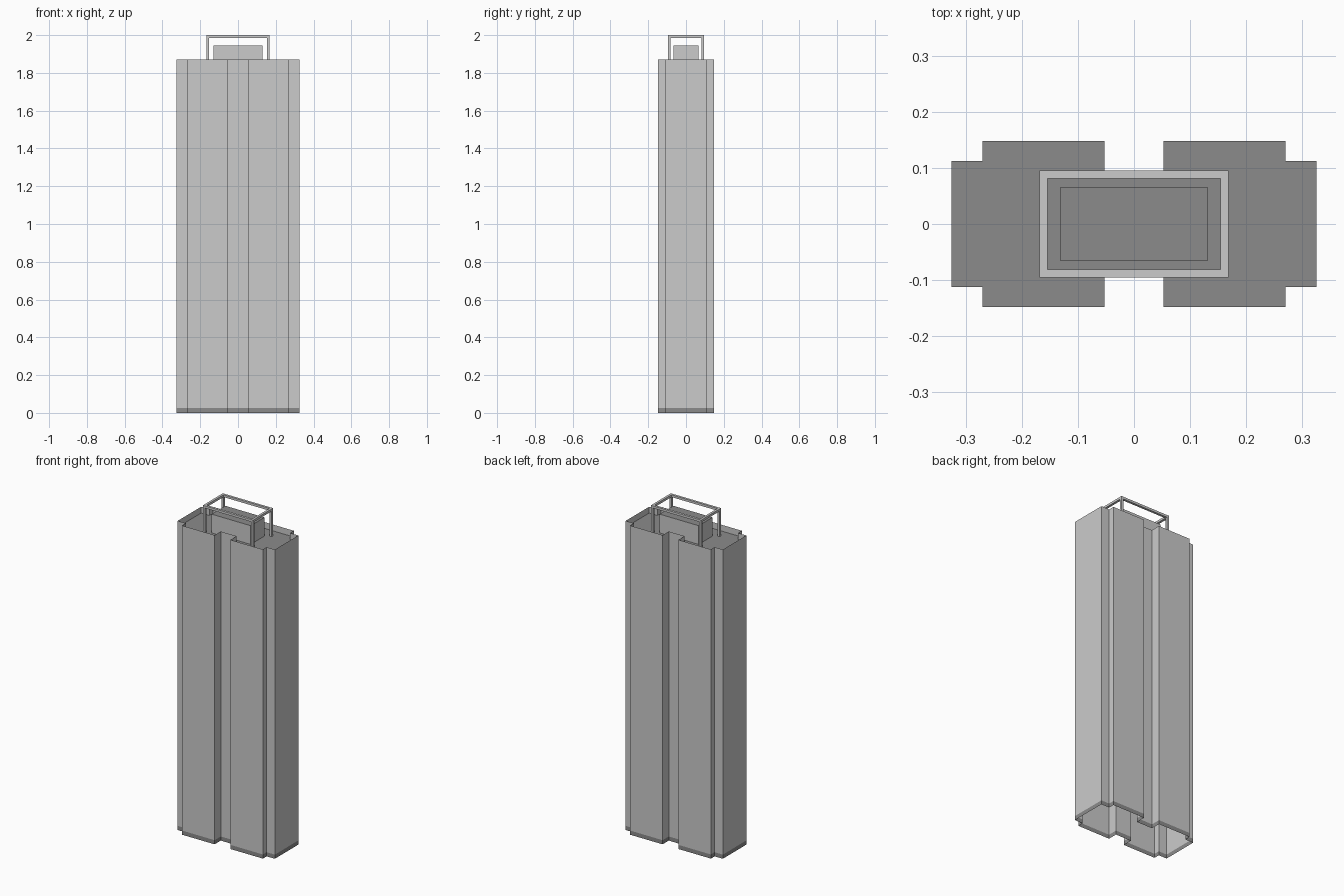
import bpy, bmesh

if "Cube" in bpy.data.objects:
    bpy.data.objects.remove(bpy.data.objects["Cube"])

WALL_TOP, ROOF_Z = 1.87, 1.832

# Quarter outline (+x +y), mirrored into the full tower footprint
quarter = [(0.325, 0.112), (0.27, 0.112), (0.27, 0.148), (0.053, 0.148), (0.053, 0.089)]
half = quarter + [(-x, y) for x, y in reversed(quarter)]
footprint = half + [(x, -y) for x, y in reversed(half)]


def grey(name, v):
    m = bpy.data.materials.new(name)
    m.diffuse_color = (v, v, v, 1)
    m.use_nodes = True
    m.node_tree.nodes["Principled BSDF"].inputs["Base Color"].default_value = m.diffuse_color
    return m


mid_grey = grey("mid_grey", 0.57)
dark_grey = grey("dark_grey", 0.26)


def finish(name, bm, mat=None):
    me = bpy.data.meshes.new(name)
    bm.to_mesh(me)
    bm.free()
    ob = bpy.data.objects.new(name, me)
    bpy.context.collection.objects.link(ob)
    if mat:
        me.materials.append(mat)
    return ob


def wall_band(name, outline, z0, z1, mat=None):
    """Open ring of wall panels following the outline."""
    bm = bmesh.new()
    lo = [bm.verts.new((x, y, z0)) for x, y in outline]
    hi = [bm.verts.new((x, y, z1)) for x, y in outline]
    n = len(outline)
    for i in range(n):
        j = (i + 1) % n
        bm.faces.new((lo[i], lo[j], hi[j], hi[i]))
    return finish(name, bm, mat)


def slab(name, outline, z, mat=None):
    """Single flat face with its normal up."""
    bm = bmesh.new()
    bm.faces.new([bm.verts.new((x, y, z)) for x, y in outline])
    return finish(name, bm, mat)


def add_bar(bm, x0, x1, y0, y1, z0, z1):
    verts = bmesh.ops.create_cube(bm, size=1)["verts"]
    for v in verts:
        v.co = (x1 if v.co.x > 0 else x0,
                y1 if v.co.y > 0 else y0,
                z1 if v.co.z > 0 else z0)


# Tower walls: plinth strip, ground floor band, main shaft with parapet
wall_band("plinth_strip", footprint, 0, 0.025, dark_grey)
wall_band("ground_floor_walls", footprint, 0.025, 0.155, mid_grey)
wall_band("tower_walls", footprint, 0.155, WALL_TOP)

# Roof set below the parapet
slab("roof", footprint, ROOF_Z, dark_grey)

# Rooftop plant room
room = [(0.131, 0.066), (-0.131, 0.066), (-0.131, -0.066), (0.131, -0.066)]
wall_band("plant_room_walls", room, ROOF_Z, 1.945)
slab("plant_room_roof", room, 1.945, dark_grey)

# Open frame around the plant room: top ring and four legs
FX, FY, T = 0.168, 0.095, 0.014
bm = bmesh.new()
for s in (-1, 1):
    ya, yb = sorted((s * FY, s * (FY - T)))
    add_bar(bm, -FX, FX, ya, yb, 2 - T, 2)
    xa, xb = sorted((s * FX, s * (FX - T)))
    add_bar(bm, xa, xb, -FY + T, FY - T, 2 - T, 2)
    for t in (-1, 1):
        yc, yd = sorted((t * FY, t * (FY - T)))
        add_bar(bm, xa, xb, yc, yd, ROOF_Z, 2 - T)
finish("rooftop_frame", bm)
